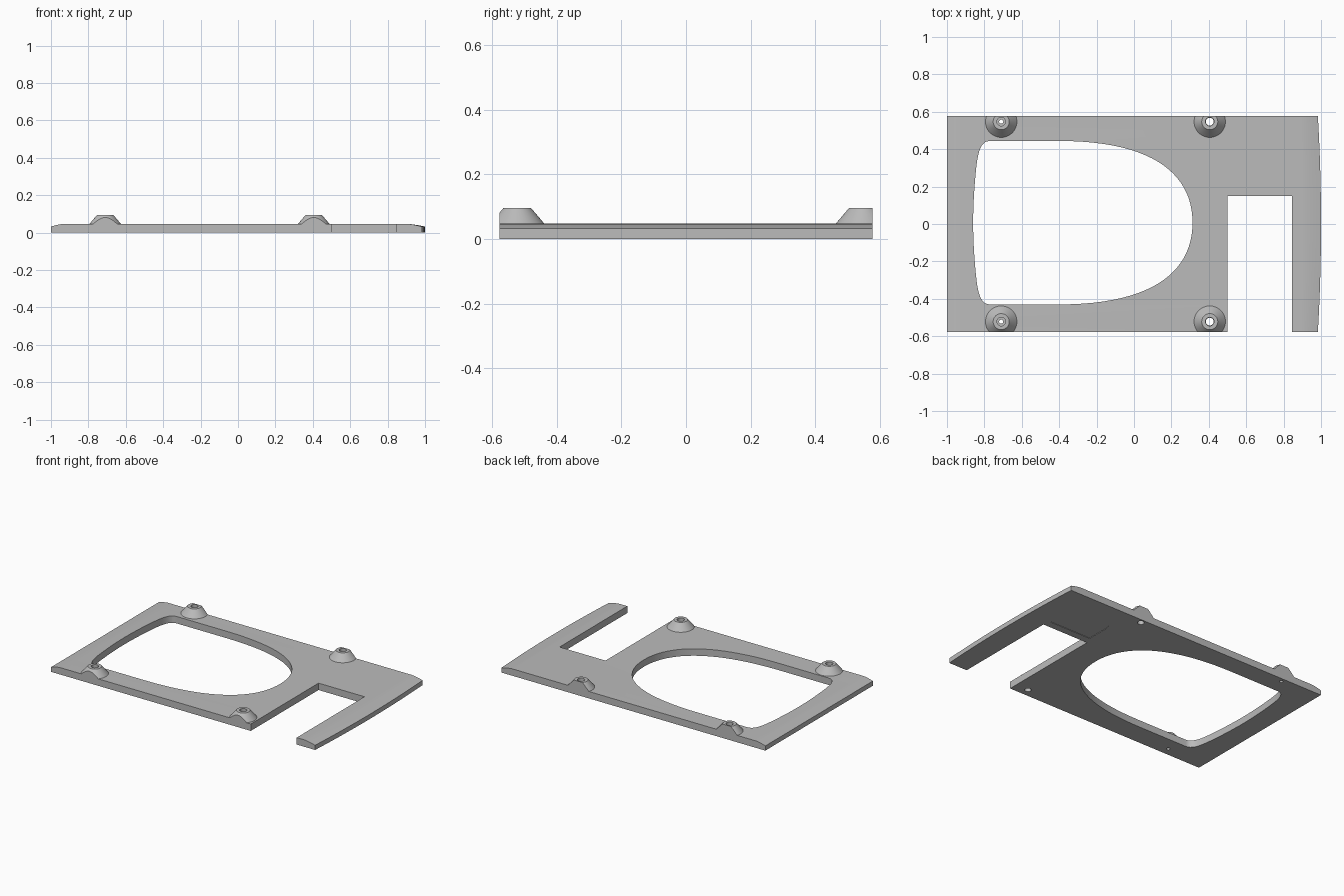
import bpy, bmesh, math
from mathutils import Vector
from mathutils.geometry import interpolate_bezier

if "Cube" in bpy.data.objects:
    bpy.data.objects.remove(bpy.data.objects["Cube"])

HALF_Y, TOP, EDGE, BOSS_TOP = 0.577, 0.047, 0.032, 0.095

grey = bpy.data.materials.new("plain grey")
grey.use_nodes = True
colour = (0.5, 0.5, 0.5, 1)
grey.diffuse_color = colour
grey.node_tree.nodes["Principled BSDF"].inputs["Base Color"].default_value = colour


def make_object(name, bm):
    bmesh.ops.recalc_face_normals(bm, faces=bm.faces)
    mesh = bpy.data.meshes.new(name)
    bm.to_mesh(mesh)
    bm.free()
    obj = bpy.data.objects.new(name, mesh)
    bpy.context.collection.objects.link(obj)
    mesh.materials.append(grey)
    return obj


def prism(name, outline, z0, z1):
    bm = bmesh.new()
    face = bm.faces.new([bm.verts.new((x, y, z0)) for x, y in outline])
    up = bmesh.ops.extrude_face_region(bm, geom=[face])["geom"]
    bmesh.ops.translate(bm, vec=(0, 0, z1 - z0),
                        verts=[v for v in up if isinstance(v, bmesh.types.BMVert)])
    return make_object(name, bm)


def circle(x, y, r, n=20):
    return [(x + r * math.cos(i * math.tau / n), y + r * math.sin(i * math.tau / n))
            for i in range(n)]


def cut(target, cutter):
    mod = target.modifiers.new("cut", "BOOLEAN")
    mod.operation, mod.solver, mod.object = "DIFFERENCE", "EXACT", cutter
    bpy.context.view_layer.objects.active = target
    bpy.ops.object.modifier_apply(modifier=mod.name)


def curve(a, b, c, d, n):
    pts = interpolate_bezier(*[Vector((p[0], p[1], 0)) for p in (a, b, c, d)], n)
    return [(p.x, p.y) for p in pts]


# Plate: end profile with softly dropped edges, swept front to back
def drop(start, end, n=5):
    return [(start + (end - start) * i / n, TOP - (TOP - EDGE) * (i / n) ** 1.5)
            for i in range(n + 1)]


profile = [(-1, 0)] + drop(-0.93, -1)[::-1] + drop(0.9, 1) + [(1, 0)]
bm = bmesh.new()
steps = 16
rings = []
for s in range(steps + 1):
    t = 2 * s / steps - 1
    bow = 0.017 * t * t
    rings.append([bm.verts.new((x - bow * max(0, (x - 0.9) / 0.1), t * HALF_Y, z))
                  for x, z in profile])
for a, b in zip(rings, rings[1:]):
    for i in range(len(profile)):
        j = (i + 1) % len(profile)
        bm.faces.new((a[i], a[j], b[j], b[i]))
bm.faces.new(rings[0])
bm.faces.new(rings[-1])
plate = make_object("base_plate", bm)

# Large rounded opening: half outline mirrored about its own centre line
MID = 0.007
half = curve((0.313, 0), (0.313, 0.26), (0.1, 0.437), (-0.4, 0.437), 24)
half += curve((-0.77, 0.437), (-0.82, 0.437), (-0.835, 0.38), (-0.845, 0.28), 10)
half += curve((-0.845, 0.28), (-0.855, 0.18), (-0.86, 0.09), (-0.86, 0), 8)[1:]
outline = [(x, y + MID) for x, y in half] + [(x, MID - y) for x, y in half[-2:0:-1]]
opening = prism("opening_cutter", outline, -0.1, 0.2)

# Slot open to the front
slot = prism("slot_cutter", [(0.5, -0.8), (0.845, -0.8), (0.845, 0.15), (0.5, 0.15)], -0.1, 0.2)

# Shallow pocket on the underside
pocket_outline = [(0.83, 0.2), (0.83, 0.41)]
pocket_outline += curve((0.58, 0.41), (0.54, 0.41), (0.52, 0.39), (0.52, 0.35), 8)
pocket_outline += [(0.52, 0.2)]
pocket = prism("pocket_cutter", pocket_outline, -0.05, 0.003)

cutters = [opening, slot, pocket]
for c in cutters:
    cut(plate, c)

# Conical screw bosses, trimmed flush with the plate sides
parts = [plate]
for side, x, low_r in (("right", -0.71, 0.011), ("left", 0.405, 0.021)):
    for end, y in (("front", -0.522), ("back", 0.547)):
        bm = bmesh.new()
        bmesh.ops.create_cone(bm, cap_ends=True, segments=48, radius1=0.084,
                              radius2=0.043, depth=BOSS_TOP - TOP)
        bmesh.ops.translate(bm, verts=bm.verts, vec=(x, y, (BOSS_TOP + TOP) / 2))
        sign = 1 if y > 0 else -1
        bmesh.ops.bisect_plane(bm, geom=bm.verts[:] + bm.edges[:] + bm.faces[:],
                               plane_co=(0, sign * HALF_Y, 0), plane_no=(0, sign, 0),
                               clear_outer=True)
        bmesh.ops.holes_fill(bm, edges=[e for e in bm.edges if e.is_boundary])
        boss = make_object(f"{end}_{side}_boss", bm)
        wide = prism("wide_hole_cutter", circle(x, y, 0.023), 0.025, 0.2)
        narrow = prism("narrow_hole_cutter", circle(x, y, low_r), -0.1, 0.04)
        cut(boss, wide)
        cut(plate, wide)
        cut(plate, narrow)
        cutters += [wide, narrow]
        parts.append(boss)

for c in cutters:
    bpy.data.objects.remove(c)

# Smooth curved walls, crisp edges
bpy.ops.object.select_all(action="DESELECT")
for p in parts:
    p.select_set(True)
bpy.context.view_layer.objects.active = plate
bpy.ops.object.shade_smooth_by_angle(angle=math.radians(25))
